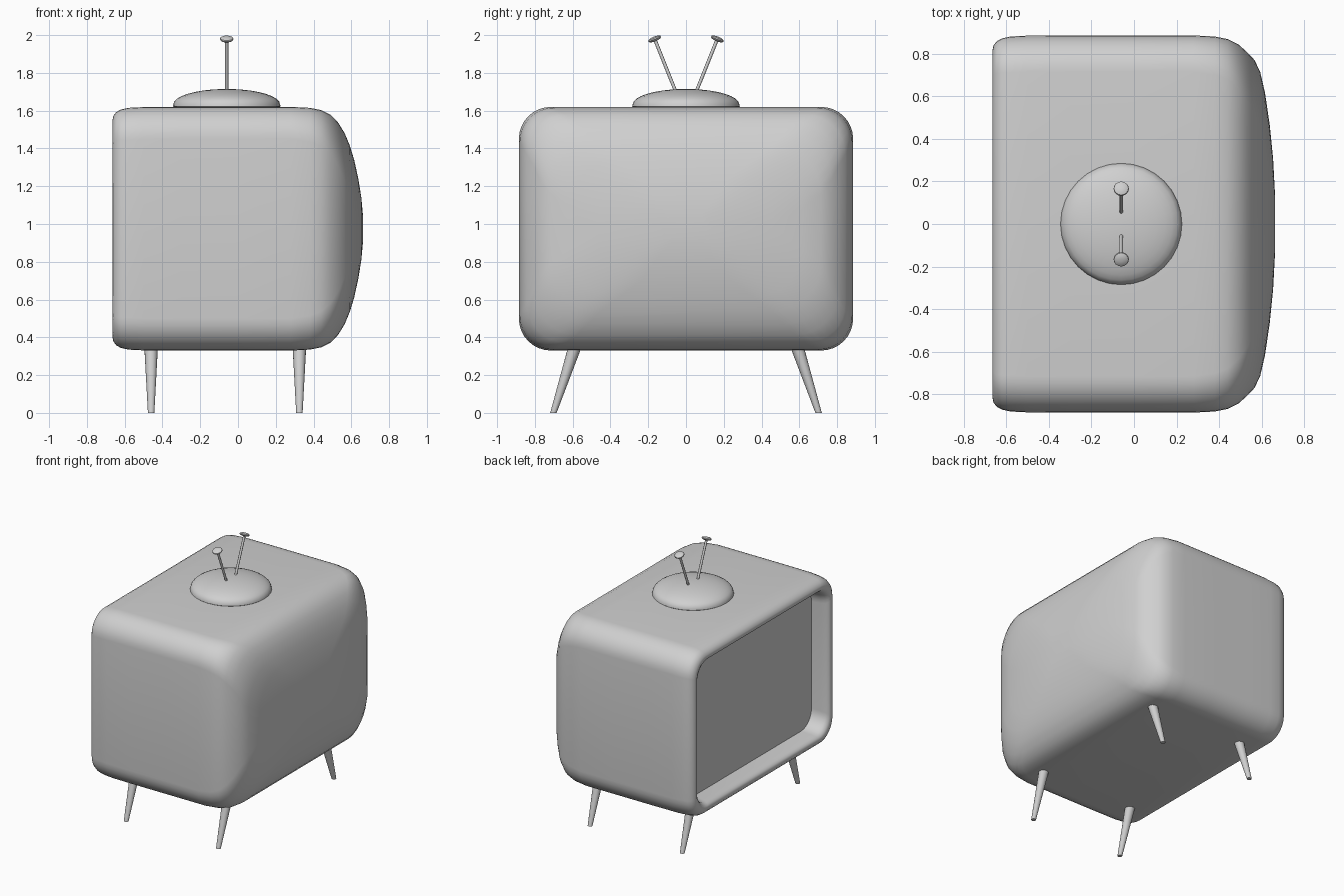
import bpy, bmesh, math
from mathutils import Vector

if "Cube" in bpy.data.objects:
    bpy.data.objects.remove(bpy.data.objects["Cube"])

grey = bpy.data.materials.new("plain grey")
grey.diffuse_color = (0.63, 0.63, 0.63, 1)
grey.use_nodes = True
grey.node_tree.nodes["Principled BSDF"].inputs["Base Color"].default_value = grey.diffuse_color

HY, HZ, CZ = 0.885, 0.645, 0.975      # cabinet half width, half height, centre height


def finish(bm, name, angle=40):
    bmesh.ops.recalc_face_normals(bm, faces=bm.faces)
    me = bpy.data.meshes.new(name)
    bm.to_mesh(me)
    bm.free()
    me.materials.append(grey)
    ob = bpy.data.objects.new(name, me)
    bpy.context.collection.objects.link(ob)
    bpy.ops.object.select_all(action='DESELECT')
    ob.select_set(True)
    bpy.context.view_layer.objects.active = ob
    bpy.ops.object.shade_smooth_by_angle(angle=math.radians(angle))
    return ob


def rounded_ring(bm, x, iy, iz, r, n=8):
    """Rounded rectangle in the YZ plane, inset from the cabinet outline."""
    hy, hz = HY - iy, HZ - iz
    r = min(r, hy * 0.95, hz * 0.95)
    ring = []
    for k, (sy, sz) in enumerate([(1, 1), (-1, 1), (-1, -1), (1, -1)]):
        for i in range(n + 1):
            a = math.pi / 2 * (k + i / n)
            ring.append(bm.verts.new((x, sy * (hy - r) + r * math.cos(a),
                                      CZ + sz * (hz - r) + r * math.sin(a))))
    return ring


def bridge(bm, rings):
    for a, b in zip(rings, rings[1:]):
        for i in range(len(a)):
            j = (i + 1) % len(a)
            bm.faces.new((a[i], a[j], b[j], b[i]))


def lathe(name, profile, base, axis, sides):
    """Revolve (radius, height) points around an axis starting at base."""
    bm = bmesh.new()
    q = Vector(axis).to_track_quat('Z', 'Y')
    rings = []
    for r, h in profile:
        rings.append([bm.verts.new(Vector(base) + q @ Vector(
            (r * math.cos(2 * math.pi * i / sides), r * math.sin(2 * math.pi * i / sides), h)))
            for i in range(sides)])
    bridge(bm, rings)
    bm.faces.new(rings[0])
    bm.faces.new(rings[-1])
    return finish(bm, name)


# Cabinet: lofted from the recess, round the front rim, to the bulging back
sections = [  # x, inset y, inset z, corner radius
    (-0.52, 0.105, 0.105, 0.13), (-0.60, 0.100, 0.100, 0.13), (-0.635, 0.094, 0.094, 0.13),
    (-0.655, 0.084, 0.084, 0.13), (-0.664, 0.068, 0.068, 0.13), (-0.660, 0.048, 0.048, 0.14),
    (-0.645, 0.028, 0.028, 0.15), (-0.62, 0.014, 0.014, 0.16), (-0.58, 0.005, 0.005, 0.17),
    (-0.50, 0.001, 0.001, 0.17), (-0.30, 0, 0, 0.17), (0.0, 0, 0, 0.17), (0.28, 0, 0, 0.17),
    (0.38, 0.005, 0.005, 0.18), (0.44, 0.017, 0.017, 0.19), (0.49, 0.042, 0.042, 0.21),
    (0.53, 0.078, 0.083, 0.23), (0.565, 0.115, 0.14, 0.25), (0.592, 0.17, 0.205, 0.26),
    (0.615, 0.27, 0.28, 0.26), (0.637, 0.42, 0.38, 0.24), (0.653, 0.58, 0.48, 0.15),
    (0.662, 0.75, 0.58, 0.06)]
bm = bmesh.new()
rings = [rounded_ring(bm, *s) for s in sections]
bridge(bm, rings)
bm.faces.new(rings[-1])
finish(bm, "cabinet")

# Screen: flat pane at the bottom of the recess
bm = bmesh.new()
pane = [rounded_ring(bm, x, 0.10, 0.10, 0.13) for x in (-0.522, -0.515)]
bridge(bm, pane)
for ring in pane:
    bm.faces.new(ring)
finish(bm, "screen")

# Aerial base: low dome on the top
dome = [(0.275, 0.0), (0.285, 0.008), (0.283, 0.018)]
for i in range(1, 9):
    a = math.pi / 2 * i / 8.4
    dome.append((0.283 * math.cos(a), 0.018 + 0.082 * math.sin(a)))
lathe("aerial_base", dome, (-0.06, 0, 1.615), (0, 0, 1), 32)

for s, side in ((-1, "front"), (1, "back")):
    # Aerial rod and its rounded tip disc
    foot, tip = Vector((-0.06, s * 0.05, 1.69)), Vector((-0.06, s * 0.163, 1.972))
    d = tip - foot
    lathe(side + "_aerial_rod", [(0.009, 0), (0.009, d.length)], foot, d, 12)
    lathe(side + "_aerial_tip", [(0.015, -0.004), (0.030, 0.0), (0.036, 0.007), (0.034, 0.013),
                                 (0.022, 0.019), (0.008, 0.021)], tip, d, 16)
    # Splayed tapered legs, ends cut level with the floor
    for x, end in ((-0.46, "left"), (0.325, "right")):
        bm = bmesh.new()
        leg = []
        for z, y, r in ((0, 0.702, 0.017), (0.35, 0.588, 0.036)):
            leg.append([bm.verts.new((x + r * math.cos(t * math.pi / 8),
                                      s * y + r * math.sin(t * math.pi / 8), z)) for t in range(16)])
        bridge(bm, leg)
        for ring in leg:
            bm.faces.new(ring)
        finish(bm, f"{side}_{end}_leg")
